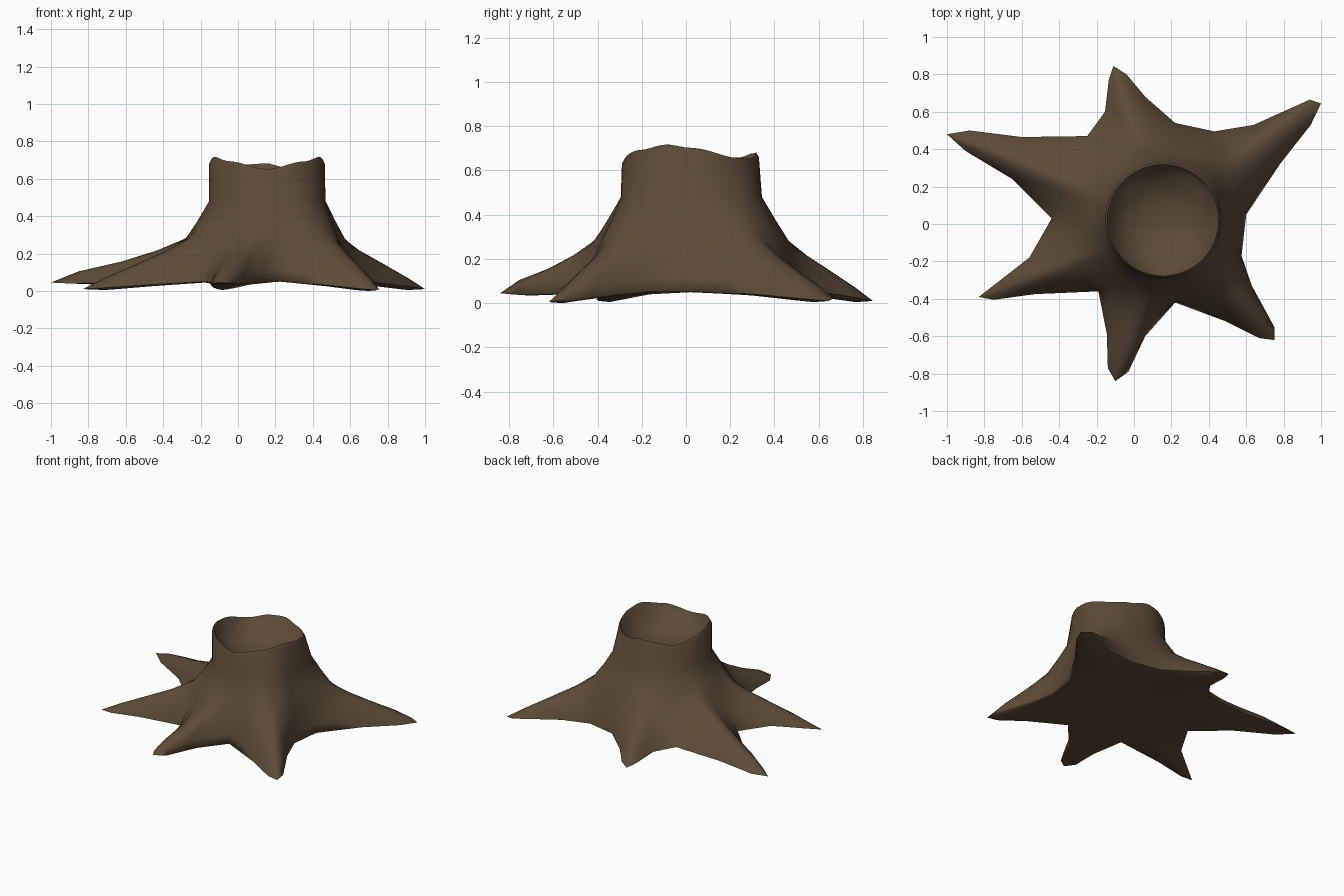
import bpy, bmesh, math

if "Cube" in bpy.data.objects:
    bpy.data.objects.remove(bpy.data.objects["Cube"])

CX, CY, TR = 0.155, 0.02, 0.31      # trunk centre and radius

# ground outline of the six roots, counter-clockwise: x, y, edge height
outline = [
    (1.0, .645, .01), (.94, .665, .02), (.64, .53, .04), (.43, .495, .055), (.22, .54, .055), (.06, .68, .04),
    (-.04, .80, .02), (-.11, .845, .01), (-.135, .77, .02), (-.155, .60, .045), (-.25, .47, .055),
    (-.60, .465, .045), (-.88, .50, .04), (-1.0, .48, .045), (-.90, .39, .04), (-.65, .24, .045),
    (-.44, .03, .055), (-.56, -.18, .045), (-.83, -.39, .01), (-.75, -.405, .015), (-.53, -.375, .03),
    (-.19, -.36, .05), (-.145, -.59, .045), (-.14, -.77, .04), (-.10, -.84, .045), (-.03, -.79, .04),
    (.06, -.60, .045), (.22, -.42, .055), (.49, -.52, .03), (.67, -.61, .01), (.75, -.62, .005),
    (.75, -.55, .015), (.63, -.33, .04), (.575, -.17, .055), (.60, .05, .055), (.78, .32, .04), (.945, .53, .02)]

# wavy rim height by angle in degrees
rim = [(0, .705), (45, .66), (70, .66), (90, .685), (110, .68), (135, .66), (180, .705),
       (200, .72), (230, .695), (270, .655), (310, .695), (340, .72), (360, .705)]


def rim_height(a):
    d = math.degrees(a) % 360
    for (a0, z0), (a1, z1) in zip(rim, rim[1:]):
        if d <= a1:
            f = (d - a0) / (a1 - a0)
            f = f * f * (3 - 2 * f)
            return z0 + (z1 - z0) * f
    return rim[0][1]


def bump(a, degrees):
    # soft swelling of the trunk above a root
    return max(0, math.cos(a - math.radians(degrees))) ** 8


# double the number of columns round the outline
pts = []
for i, p in enumerate(outline):
    q = outline[(i + 1) % len(outline)]
    pts += [p, tuple((a + b) / 2 for a, b in zip(p, q))]
n = len(pts)

columns = []
start = math.atan2(pts[0][1] - CY, pts[0][0] - CX)
for i, (x, y, ze) in enumerate(pts):
    polar = math.atan2(y - CY, x - CX)
    if i > n // 4 and polar < start + 1e-6:
        polar += math.tau
    a = 0.65 * polar + 0.35 * (start + math.tau * i / n)
    c, s = math.cos(a), math.sin(a)
    zr = rim_height(a)
    wall = TR + .045 * bump(a, 48) + .035 * bump(a, -48) + .015 * bump(a, 110)

    def ring(r, z):
        return (CX + r * c, CY + r * s, z)

    def spread(t, z):
        # point between the trunk wall and the outline
        tx, ty, _ = ring(wall, 0)
        return (tx + (x - tx) * t, ty + (y - ty) * t, z)

    reach = max(math.hypot(x - CX, y - CY) - wall, .05)
    tb = min(.62, .125 / reach)
    tc = .5 + .5 * tb
    td = tc + .6 * (1 - tc)
    columns.append([
        ring(.10, .525), ring(.19, .56), ring(.25, .61), ring(.283, zr - .03),    # hollow
        ring(.298, zr - .003), ring(TR, zr - .025), ring(wall, .48),              # rim and trunk
        spread(tb * .5, .375), spread(tb, .275),                                  # flare
        spread((tb + tc) / 2, .215), spread(tc, .155), spread(td, ze + .06),      # roots
        (x, y, ze), spread(td, max(ze - .005, 0)), spread(tb, .05)])              # underside

bm = bmesh.new()
grid = [[bm.verts.new(p) for p in col] for col in columns]
hollow = bm.verts.new((CX, CY, .515))
base = bm.verts.new((CX, CY, .055))
for i in range(n):
    a, b = grid[i], grid[(i + 1) % n]
    bm.faces.new((hollow, a[0], b[0]))
    for j in range(len(a) - 1):
        bm.faces.new((a[j], a[j + 1], b[j + 1], b[j]))
    bm.faces.new((a[-1], base, b[-1]))
# soften the folds of the roots, keeping trunk, outline and underside
soft = [col[j] for col in grid for j in (7, 8, 9, 10)]
for _ in range(2):
    bmesh.ops.smooth_vert(bm, verts=soft, factor=.4, use_axis_x=True, use_axis_y=True, use_axis_z=True)
bmesh.ops.recalc_face_normals(bm, faces=bm.faces)

# one continuous bark mesh
mesh = bpy.data.meshes.new("tree_stump")
bm.to_mesh(mesh)
bm.free()
stump = bpy.data.objects.new("tree_stump", mesh)
bpy.context.collection.objects.link(stump)
bark = bpy.data.materials.new("brown bark")
bark.diffuse_color = (.107, .07, .039, 1)
bark.use_nodes = True
bark.node_tree.nodes["Principled BSDF"].inputs["Base Color"].default_value = bark.diffuse_color
mesh.materials.append(bark)
# drop the lowest point to the ground
low = min(v.co.z for v in mesh.vertices)
for v in mesh.vertices:
    v.co.z -= low

bpy.context.view_layer.objects.active = stump
stump.select_set(True)
bpy.ops.object.shade_smooth_by_angle(angle=math.radians(80))
